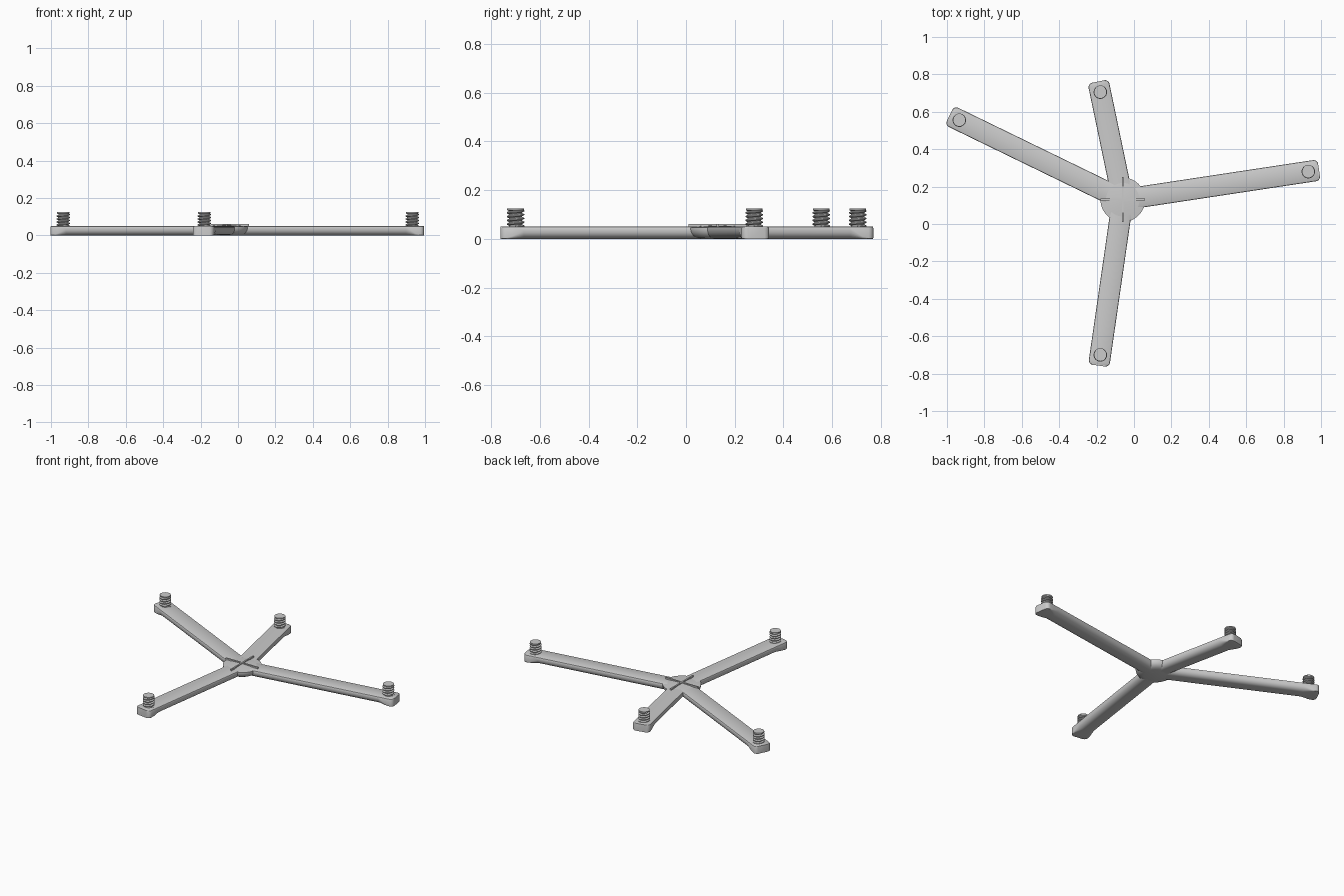
import bpy, bmesh, math
from mathutils import Vector

if "Cube" in bpy.data.objects:
    bpy.data.objects.remove(bpy.data.objects["Cube"])

HUB = Vector((-0.06, 0.13, 0))
TOP = 0.05
SCREWS = {"right": (0.932, 0.28), "left": (-0.934, 0.555),
          "back": (-0.18, 0.705), "front": (-0.18, -0.70)}


def finish(name, bm, loc=(0, 0, 0), rot=0.0, angle=35):
    bmesh.ops.recalc_face_normals(bm, faces=bm.faces)
    me = bpy.data.meshes.new(name)
    bm.to_mesh(me)
    bm.free()
    ob = bpy.data.objects.new(name, me)
    bpy.context.collection.objects.link(ob)
    ob.location = loc
    ob.rotation_euler.z = rot
    bpy.ops.object.select_all(action='DESELECT')
    bpy.context.view_layer.objects.active = ob
    ob.select_set(True)
    bpy.ops.object.shade_smooth_by_angle(angle=math.radians(angle))
    return ob


def loft(bm, sections):
    """Bridge closed sections with equal point counts and cap both ends."""
    rings = [[bm.verts.new(p) for p in s] for s in sections]
    n = len(rings[0])
    for a, b in zip(rings, rings[1:]):
        for i in range(n):
            bm.faces.new((a[i], a[(i + 1) % n], b[(i + 1) % n], b[i]))
    bm.faces.new(rings[0])
    bm.faces.new(rings[-1])


def lathe(bm, profile, n):
    loft(bm, [[(r * math.cos(2 * math.pi * i / n), r * math.sin(2 * math.pi * i / n), z)
               for i in range(n)] for r, z in profile])


def arm_section(x, w, square):
    """Flat top, rounded underside; square=1 gives a nearly boxy end."""
    rx = w * (0.65 * (1 - square) + 0.06 * square)
    rz = 0.034 * (1 - square) + 0.004 * square
    half = []
    for i in range(7):
        a = math.pi / 2 * i / 6
        half.append((w - rx + rx * math.sin(a), rz - rz * math.cos(a)))
    half += [(w, TOP - 0.006), (w - 0.002, TOP - 0.002), (w - 0.006, TOP)]
    return [(x, y, z) for y, z in half] + [(x, -y, z) for y, z in reversed(half)]


def arm(name, end):
    d = Vector((end[0], end[1], 0)) - HUB
    L = d.length + 0.058
    w, r = 0.057, 0.024
    stations = [(0.03, w, 0), (L - 0.10, w, 0), (L - 0.05, w, 0.8), (L - r, w, 1)]
    for i in range(1, 6):
        a = math.pi / 2 * i / 5
        stations.append((L - r + r * math.sin(a), w - r + r * math.cos(a), 1))
    bm = bmesh.new()
    loft(bm, [arm_section(*s) for s in stations])
    finish(name + "_arm", bm, HUB, math.atan2(d.y, d.x))


def screw(name, pos):
    # core with a flat head disc
    bm = bmesh.new()
    lathe(bm, [(0.027, 0.04), (0.027, 0.114), (0.034, 0.118), (0.034, 0.124)], 32)
    finish(name + "_screw_core", bm, (*pos, 0))
    # helical thread
    bm = bmesh.new()
    pitch, steps, turns = 0.0155, 32, 4.4
    secs = []
    for i in range(int(steps * turns) + 1):
        a = 2 * math.pi * i / steps
        z = 0.049 + pitch * i / steps
        c, s = math.cos(a), math.sin(a)
        secs.append([(rr * c, rr * s, z + dz) for rr, dz in
                     ((0.026, -0.007), (0.036, -0.002), (0.036, 0.002), (0.026, 0.007))])
    loft(bm, secs)
    finish(name + "_screw_thread", bm, (*pos, 0), angle=30)


for key, p in SCREWS.items():
    arm(key, p)
    screw(key, p)

# hub with rounded underside and slightly crowned top
bm = bmesh.new()
lathe(bm, [(0.07, 0), (0.09, 0.004), (0.106, 0.013), (0.115, 0.025), (0.119, 0.038),
           (0.119, 0.047), (0.06, 0.053), (0.005, 0.055)], 48)
finish("hub", bm, HUB)

# raised cross ribs on the hub
for name, sx, sy in (("cross_rib_x", 0.24, 0.01), ("cross_rib_y", 0.01, 0.24)):
    bm = bmesh.new()
    bmesh.ops.create_cube(bm, size=1)
    for v in bm.verts:
        v.co = Vector((v.co.x * sx, v.co.y * sy, v.co.z * 0.016 + 0.052))
    finish(name, bm, HUB)
